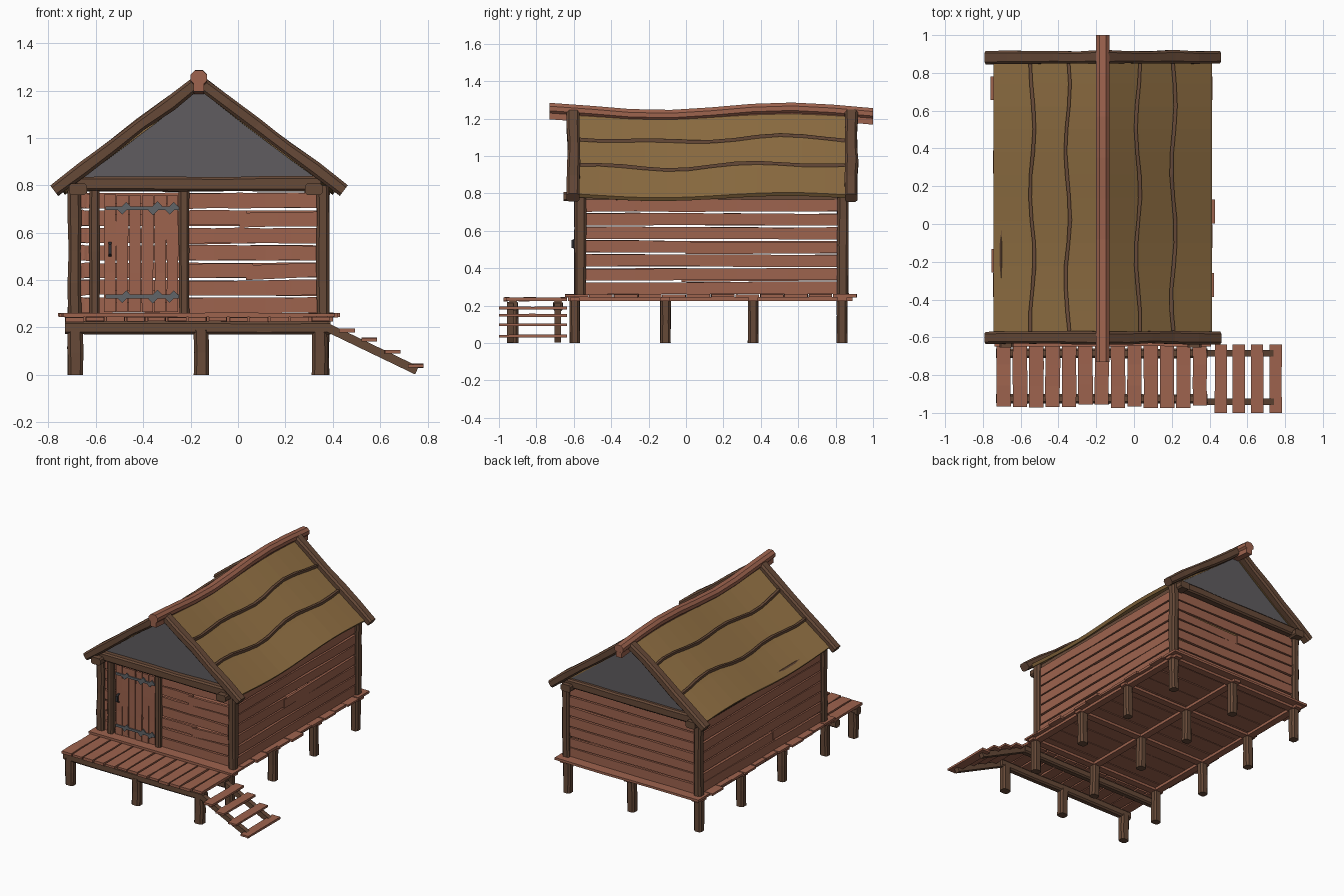
import bpy, bmesh, math, random
from mathutils import Vector

random.seed(7)
cube = bpy.data.objects.get("Cube")
if cube:
    bpy.data.objects.remove(cube)
X, Y, Z = Vector((1, 0, 0)), Vector((0, 1, 0)), Vector((0, 0, 1))


def material(name, rgb):
    m = bpy.data.materials.new(name)
    m.use_nodes = True
    m.diffuse_color = (*rgb, 1)
    m.node_tree.nodes["Principled BSDF"].inputs["Base Color"].default_value = (*rgb, 1)
    return m


RED = material("red wood", (0.34, 0.125, 0.076))
BROWN = material("dark brown wood", (0.133, 0.067, 0.039))
THATCH = material("ochre roof", (0.28, 0.16, 0.056))
GREY = material("grey gable", (0.115, 0.107, 0.115))
IRON = material("blue grey iron", (0.12, 0.13, 0.14))
BLACK = material("black iron", (0.03, 0.03, 0.035))


def finish(name, bm, mat):
    bmesh.ops.recalc_face_normals(bm, faces=bm.faces)
    mesh = bpy.data.meshes.new(name)
    bm.to_mesh(mesh)
    bm.free()
    mesh.materials.append(mat)
    obj = bpy.data.objects.new(name, mesh)
    bpy.context.collection.objects.link(obj)
    return obj


def sweep(bm, path, w, h, side, chamfer=0.0, rough=0.0):
    """Sweep a w x h section (w along side) over the path, with hewn irregularity."""
    path = [Vector(p) for p in path]
    up = (path[-1] - path[0]).normalized().cross(side)
    a, b, c = w / 2, h / 2, chamfer
    if c:
        section = [(a, b - c), (a - c, b), (c - a, b), (-a, b - c),
                   (-a, c - b), (c - a, -b), (a - c, -b), (a, c - b)]
    else:
        section = [(a, b), (-a, b), (-a, -b), (a, -b)]
    rings = []
    for p in path:
        r = [random.uniform(-rough, rough) for _ in range(4)]
        rings.append([bm.verts.new(p + side * (s * (1 + r[2] / w) + r[0] * .5)
                                   + up * (t * (1 + r[3] / h) + r[1] * .5)) for s, t in section])
    n = len(section)
    for r0, r1 in zip(rings, rings[1:]):
        for i in range(n):
            bm.faces.new((r0[i], r0[(i + 1) % n], r1[(i + 1) % n], r1[i]))
    bm.faces.new(rings[0])
    bm.faces.new(rings[-1])


def line(p, q, segs=1):
    p, q = Vector(p), Vector(q)
    return [p.lerp(q, i / segs) for i in range(segs + 1)]


def timbers(name, mat, lines, w, h, side, chamfer=0.0, rough=0.0, segs=1):
    bm = bmesh.new()
    for p, q in lines:
        sweep(bm, line(p, q, segs), w, h, side, chamfer, rough)
    return finish(name, bm, mat)


def wave(y):
    return 0.02 * math.sin((y - 0.2) * 4.6)


CX = -0.165                      # house centre line
POST_X = (-0.69, -0.155, 0.355)
POST_Y = (-0.595, -0.11, 0.36, 0.835)

# Stilts under the house and the porch
timbers("stilts", BROWN, [((x, y, 0), (x, y, 0.235)) for x in POST_X for y in POST_Y],
        0.058, 0.055, X, 0.012, 0.004, 2)
timbers("porch_stilts", BROWN, [((x, -0.925, 0), (x, -0.925, 0.19)) for x in (-0.685, -0.155, 0.345)],
        0.064, 0.055, X, 0.012, 0.004, 2)

# Floor joists and floor boards
timbers("long_joists", RED, [((x, -0.63, 0.235), (x, 0.89, 0.235)) for x in POST_X], 0.05, 0.02, X)
timbers("cross_joists", RED, [((-0.73, y, 0.234), (0.4, y, 0.234)) for y in POST_Y], 0.05, 0.018, Y)
bm = bmesh.new()
for i in range(12):
    y = -0.585 + i * 0.1305
    sweep(bm, line((-0.745 - random.uniform(-.015, .015), y, 0.252),
                   (0.415 + random.uniform(-.015, .015), y, 0.252), 3), 0.125, 0.016, Y, 0, 0.003)
finish("floor_boards", bm, RED)

# Porch beams and boards
timbers("porch_beams", BROWN, [((-0.73, y, 0.198), (0.39, y, 0.198)) for y in (-0.925, -0.685)],
        0.05, 0.055, Y, 0.01, 0.003, 4)
bm = bmesh.new()
for i in range(13):
    x = -0.69 + i * 0.0865
    sweep(bm, line((x, -0.965 + random.uniform(-.01, .01), 0.234), (x, -0.635, 0.234), 3),
          0.076, 0.018, X, 0, 0.003)
finish("porch_boards", bm, RED)

# Side stairs
timbers("stair_stringers", BROWN, [((0.37, y, 0.203), (0.755, y, 0.018)) for y in (-0.94, -0.685)],
        0.034, 0.036, Y)
timbers("stair_treads", RED, [((x, -1, z), (x, -0.637, z))
                              for x, z in ((0.46, 0.188), (0.555, 0.148), (0.652, 0.098), (0.75, 0.038))],
        0.066, 0.015, X, 0, 0.002, 2)

# Corner posts and door posts
timbers("corner_posts", BROWN, [((x, y, 0.25), (x, y, 0.8)) for x in (-0.69, 0.358) for y in (-0.565, 0.838)],
        0.055, 0.06, X, 0.012, 0.004, 4)
timbers("door_posts", BROWN, [((x, -0.575, 0.25), (x, -0.575, 0.79)) for x in (-0.605, -0.227)],
        0.044, 0.045, X, 0.01, 0.003, 4)


# Wall planks, with gaps between rows and an occasional split board
def wall(name, p, q, split_rows=()):
    p, q = Vector(p), Vector(q)
    side = (q - p).normalized().cross(Z)
    bm = bmesh.new()
    for i in range(7):
        z = Z * (0.294 + i * 0.0735)
        tilt = Z * random.uniform(-0.004, 0.004)
        a, b = p + z + tilt, q + z - tilt
        if i in split_rows:
            cut = a.lerp(b, random.uniform(0.4, 0.65))
            sweep(bm, line(a, cut, 2), 0.018, 0.062, side, 0, 0.003)
            sweep(bm, line(cut + side * 0.006 - Z * 0.009 - (b - a).normalized() * 0.03, b, 2),
                  0.018, 0.06, side, 0, 0.003)
        else:
            sweep(bm, line(a, b, 5), 0.018, 0.064, side, 0, 0.003)
    finish(name, bm, RED)


wall("front_wall_planks", (-0.21, -0.56, 0), (0.335, -0.56, 0), (2, 5))
wall("front_wall_short_planks", (-0.67, -0.56, 0), (-0.615, -0.56, 0))
wall("back_wall_planks", (-0.67, 0.838, 0), (0.335, 0.838, 0), (4,))
wall("left_wall_planks", (0.358, -0.54, 0), (0.358, 0.815, 0), (3,))
wall("right_wall_planks", (-0.69, -0.54, 0), (-0.69, 0.815, 0), (1,))

# Door boards, strap hinges and handle
bm = bmesh.new()
for i in range(6):
    x = -0.541 + i * 0.053
    sweep(bm, line((x, -0.575, 0.265), (x, -0.575, 0.76 + random.uniform(-.005, .005)), 3),
          0.049, 0.018, X, 0, 0.003)
finish("door_boards", bm, RED)
timbers("door_battens", RED, [((-0.56, -0.558, z), (-0.26, -0.558, z)) for z in (0.33, 0.7)], 0.016, 0.05, Y)
bm = bmesh.new()
for z in (0.33, 0.703):
    sweep(bm, line((-0.56, -0.59, z), (-0.25, -0.59, z)), 0.008, 0.016, Y)
    for x, r in ((-0.48, 0.025), (-0.35, 0.028), (-0.28, 0.025)):
        sweep(bm, line((x - r * .7, -0.591, z - r * .7), (x + r * .7, -0.591, z + r * .7)), 0.008, r, Y)
finish("door_hinges", bm, IRON)
bm = bmesh.new()
sweep(bm, [(-0.54, -0.585, 0.5), (-0.54, -0.606, 0.51), (-0.54, -0.606, 0.55), (-0.54, -0.585, 0.56)],
      0.014, 0.012, X)
finish("door_handle", bm, BLACK)

# Tie beams, wall plates and gables at both ends
timbers("tie_beams", BROWN, [((-0.68, y, 0.805), (0.35, y, 0.805)) for y in (-0.585, 0.855)],
        0.06, 0.062, Y, 0.01, 0.004, 5)
timbers("wall_plates", BROWN, [((x, -0.655, 0.783), (x, 0.915, 0.783)) for x in (-0.675, 0.32)],
        0.075, 0.05, X, 0.01, 0.002, 4)
for name, y in (("front_gable", -0.575), ("back_gable", 0.845)):
    bm = bmesh.new()
    face = bm.faces.new([bm.verts.new(v) for v in
                         ((CX - 0.52, y, 0.81), (CX + 0.52, y, 0.81), (CX, y, 1.215))])
    out = bmesh.ops.extrude_face_region(bm, geom=[face])
    bmesh.ops.translate(bm, vec=Y * 0.012, verts=[v for v in out["geom"] if isinstance(v, bmesh.types.BMVert)])
    finish(name, bm, GREY)


# Roof slopes with wavy battens, and the bargeboards at their ends
def roof_point(s, t, y, lift=0.0):
    return Vector((CX + s * (t * 0.578 + lift * 0.6), y, 1.228 - t * 0.437 + wave(y) * 0.7 + lift * 0.8))


ROWS = 12
for label, s in (("left", 1), ("right", -1)):
    bm = bmesh.new()
    ys = [-0.585 + 1.45 * i / ROWS for i in range(ROWS + 1)]
    grid = [[bm.verts.new(roof_point(s, t, y, -0.006 * math.sin(t * math.pi))) for t in (0, .35, .68, 1)]
            for y in ys]
    for r0, r1 in zip(grid, grid[1:]):
        for j in range(3):
            bm.faces.new((r0[j], r0[j + 1], r1[j + 1], r1[j]))
    bmesh.ops.recalc_face_normals(bm, faces=bm.faces)
    slab = finish(label + "_roof_slope", bm, THATCH)
    solid = slab.modifiers.new("thickness", "SOLIDIFY")
    solid.thickness = 0.022
    solid.offset = -s if slab.data.polygons[0].normal.z * s < 0 else s
    solid.offset = -1 if slab.data.polygons[0].normal.z > 0 else 1

    bm = bmesh.new()
    for k, t in enumerate((0.32, 0.645)):
        path = [roof_point(s, t + 0.02 * math.sin(i * 1.1 + k * 2 + s), y, 0.002) for i, y in enumerate(ys)]
        sweep(bm, path, 0.018, 0.018, X, 0, 0.002)
    finish(label + "_roof_battens", bm, BROWN)

    timbers(label + "_bargeboards", BROWN,
            [((CX, y, 1.237), (CX + s * 0.612, y, 0.778)) for y in (-0.602, 0.884)],
            0.068, 0.058, Y, 0.012, 0.006, 5)

# Sagging ridge beam
bm = bmesh.new()
path = [(CX, y, 1.236 + wave(y)) for y in [-0.73 + 1.73 * i / 8 for i in range(9)]]
sweep(bm, path, 0.07, 0.06, X, 0.018)
sweep(bm, [(x, y, z - 0.038) for x, y, z in path], 0.045, 0.04, X)
finish("ridge_beam", bm, RED)
